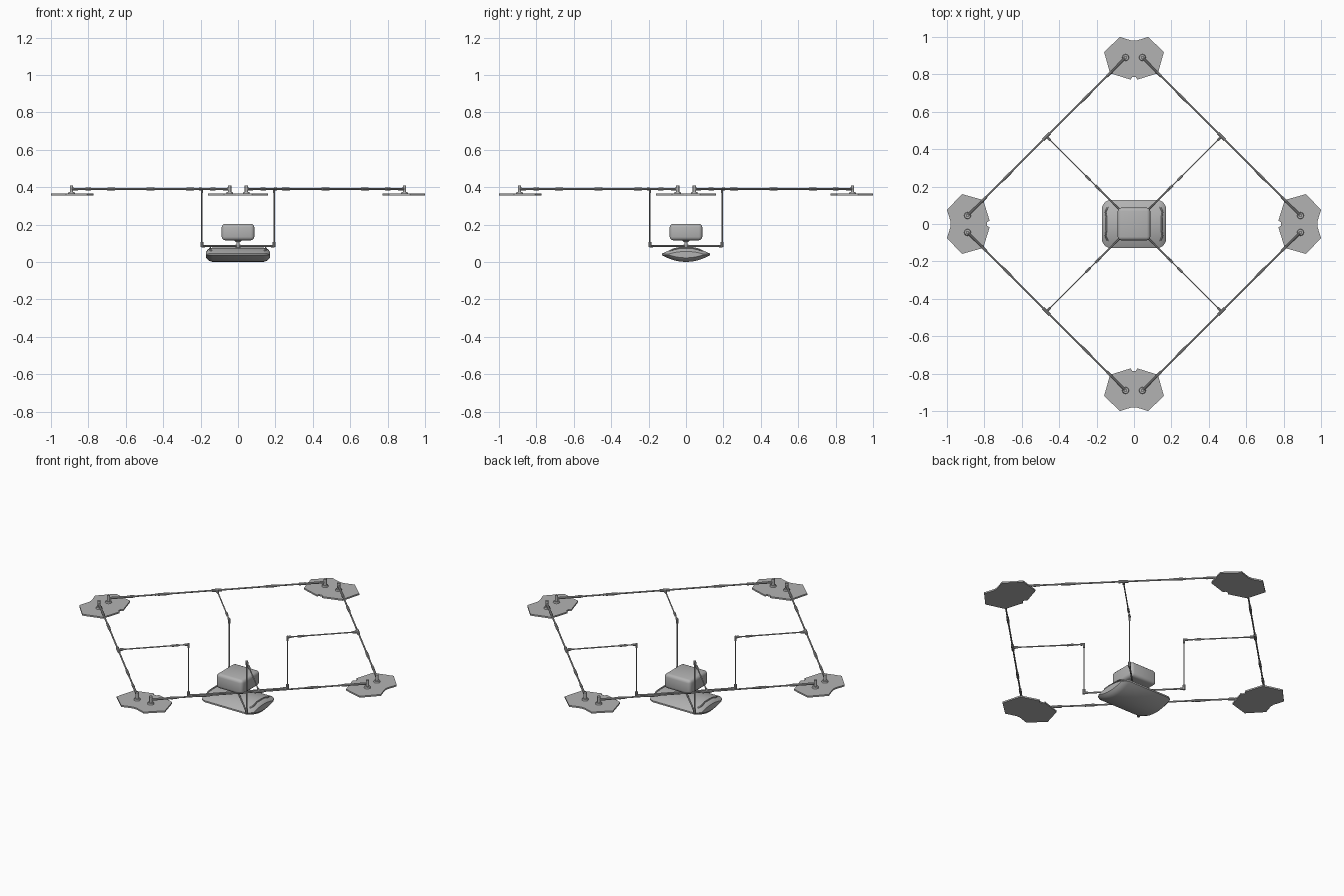
import bpy, bmesh, math
from mathutils import Vector, Matrix

old = bpy.data.objects.get("Cube")
if old:
    bpy.data.objects.remove(old, do_unlink=True)

grey = bpy.data.materials.new("plain grey")
grey.use_nodes = True
colour = (0.45, 0.45, 0.45, 1)
grey.diffuse_color = colour
grey.node_tree.nodes["Principled BSDF"].inputs["Base Color"].default_value = colour


def finish(name, bm, smooth=False):
    bmesh.ops.recalc_face_normals(bm, faces=bm.faces)
    mesh = bpy.data.meshes.new(name)
    bm.to_mesh(mesh)
    bm.free()
    mesh.materials.append(grey)
    ob = bpy.data.objects.new(name, mesh)
    bpy.context.collection.objects.link(ob)
    if smooth:
        bpy.ops.object.select_all(action='DESELECT')
        ob.select_set(True)
        bpy.context.view_layer.objects.active = ob
        bpy.ops.object.shade_smooth_by_angle(angle=math.radians(35))
    return ob


def rod(bm, a, b, r, r2=None, sides=10):
    """Cylinder or cone between two points."""
    a, b = Vector(a), Vector(b)
    d = b - a
    turn = d.to_track_quat('Z', 'Y').to_matrix().to_4x4()
    bmesh.ops.create_cone(bm, cap_ends=True, segments=sides, radius1=r,
                          radius2=r if r2 is None else r2, depth=d.length,
                          matrix=Matrix.Translation((a + b) / 2) @ turn)


def box(bm, centre, size, angle=0):
    bmesh.ops.create_cube(bm, size=1, matrix=Matrix.Translation(centre)
                          @ Matrix.Rotation(angle, 4, 'Z')
                          @ Matrix.Diagonal((*size, 1)))


def spin(bm, turn):
    bmesh.ops.rotate(bm, verts=bm.verts, cent=(0, 0, 0),
                     matrix=Matrix.Rotation(turn * math.pi / 2, 3, 'Z'))


BEAM_Z, LOW_Z, PEG, REACH, ELBOW = 0.39, 0.085, 0.045, 0.89, 0.193
MID = (PEG + REACH) / 2
half = [(0, 0.98), (0.012, 0.98), (0.075, 1), (0.16, 0.92),
        (0.128, 0.806), (0.018, 0.772), (0.01, 0.785), (0, 0.785)]
outline = half[1:-1] + [(-x, y) for x, y in reversed(half[1:-1])]

for i, side in enumerate(("back", "left", "front", "right")):
    turn = (0, 3, 2, 1)[i]

    # Flat faceted foot pad
    bm = bmesh.new()
    face = bm.faces.new([bm.verts.new((x, y, 0.356)) for x, y in outline])
    ext = bmesh.ops.extrude_face_region(bm, geom=[face])
    bmesh.ops.translate(bm, vec=(0, 0, 0.009), verts=[
        v for v in ext["geom"] if isinstance(v, bmesh.types.BMVert)])
    spin(bm, turn)
    finish(side + "_pad", bm)

    # Two pegs with flanges on each pad
    bm = bmesh.new()
    for x in (-PEG, PEG):
        rod(bm, (x, REACH, 0.362), (x, REACH, 0.374), 0.019, 0.016, 12)
        rod(bm, (x, REACH, 0.37), (x, REACH, 0.41), 0.009, sides=12)
    spin(bm, turn)
    finish(side + "_pegs", bm, True)

    # Long diagonal beam with sleeves and end grips
    bm = bmesh.new()

    def at(t):
        return (PEG + (REACH - PEG) * t, REACH - (REACH - PEG) * t, BEAM_Z)
    rod(bm, at(0), at(1), 0.0045)
    for t in (0.25, 0.75):
        rod(bm, at(t - 0.022), at(t + 0.022), 0.0075)
        rod(bm, at(t - 0.035), at(t + 0.035), 0.006)
    for t, s in ((0, 1), (1, -1)):
        rod(bm, at(t), at(t + s * 0.09), 0.007, 0.006)
        rod(bm, at(t + s * 0.09), at(t + s * 0.12), 0.0075)
    rod(bm, at(0.478), at(0.522), 0.0085)
    spin(bm, turn)
    finish(side + "_beam", bm, True)

    # Cranked arm from the middle of the beam to the body
    bm = bmesh.new()
    e = ELBOW
    rod(bm, (MID, MID, BEAM_Z), (e, e, BEAM_Z), 0.0035)
    rod(bm, (e, e, BEAM_Z), (e, e, LOW_Z), 0.0035)
    rod(bm, (e, e, LOW_Z), (0, 0, LOW_Z), 0.0045)
    rod(bm, (MID, MID, BEAM_Z), (MID - 0.02, MID - 0.02, BEAM_Z), 0.0075)
    rod(bm, (e + 0.04, e + 0.04, BEAM_Z), (e + 0.065, e + 0.065, BEAM_Z), 0.0065)
    rod(bm, (e, e, BEAM_Z), (e + 0.014, e + 0.014, BEAM_Z), 0.007)
    rod(bm, (e, e, BEAM_Z + 0.006), (e, e, BEAM_Z - 0.02), 0.006)
    rod(bm, (e, e, LOW_Z - 0.006), (e, e, LOW_Z + 0.022), 0.008)
    rod(bm, (e, e, LOW_Z), (e - 0.016, e - 0.016, LOW_Z), 0.007)
    spin(bm, turn)
    finish(side + "_arm", bm, True)

# Lens-shaped body with tapered ends, lofted along x
W, ZC, N = 0.128, 0.04, 12
ys = [W * math.cos(math.pi * k / N) for k in range(N + 1)]
upper = [(y, 0.005 + 0.032 * (1 - (y / W) ** 2)) for y in ys]
lower = [(y, -0.004 - 0.036 * (1 - (y / W) ** 2)) for y in reversed(ys)]
section = upper + lower
bm = bmesh.new()
rings = []
stations = [(0.17, 0.45), (0.158, 0.8), (0.135, 1)]
for x, f in [(-x, f) for x, f in stations] + stations[::-1]:
    rings.append([bm.verts.new((x, y * (0.5 + f / 2), ZC + z * f))
                  for y, z in section])
for a, b in zip(rings, rings[1:]):
    for k in range(len(a)):
        n = (k + 1) % len(a)
        bm.faces.new((a[k], a[n], b[n], b[k]))
bm.faces.new(rings[0])
bm.faces.new(rings[-1])
finish("body", bm, True)

# Grab handle on each end of the body
for name, s in (("left_handle", 1), ("right_handle", -1)):
    bm = bmesh.new()
    path = [(0.14, -0.09, 0.058), (0.153, -0.065, 0.069), (0.148, -0.035, 0.076),
            (0.148, 0.035, 0.076), (0.153, 0.065, 0.069), (0.14, 0.09, 0.058)]
    path = [(s * x, y, z) for x, y, z in path]
    for a, b in zip(path, path[1:]):
        rod(bm, a, b, 0.004, sides=8)
    finish(name, bm, True)

# Stem and collars under the upper pod
bm = bmesh.new()
rod(bm, (0, 0, 0.07), (0, 0, 0.125), 0.009, sides=16)
rod(bm, (0, 0, 0.078), (0, 0, 0.094), 0.014, sides=16)
rod(bm, (0, 0, 0.108), (0, 0, 0.12), 0.012, 0.024, 16)
finish("stem", bm, True)

# Rounded upper pod
bm = bmesh.new()
box(bm, (0, 0, 0.16), (0.174, 0.174, 0.088))
bmesh.ops.bevel(bm, geom=bm.edges[:], offset=0.018, segments=3,
                profile=0.5, affect='EDGES')
finish("pod", bm, True)
